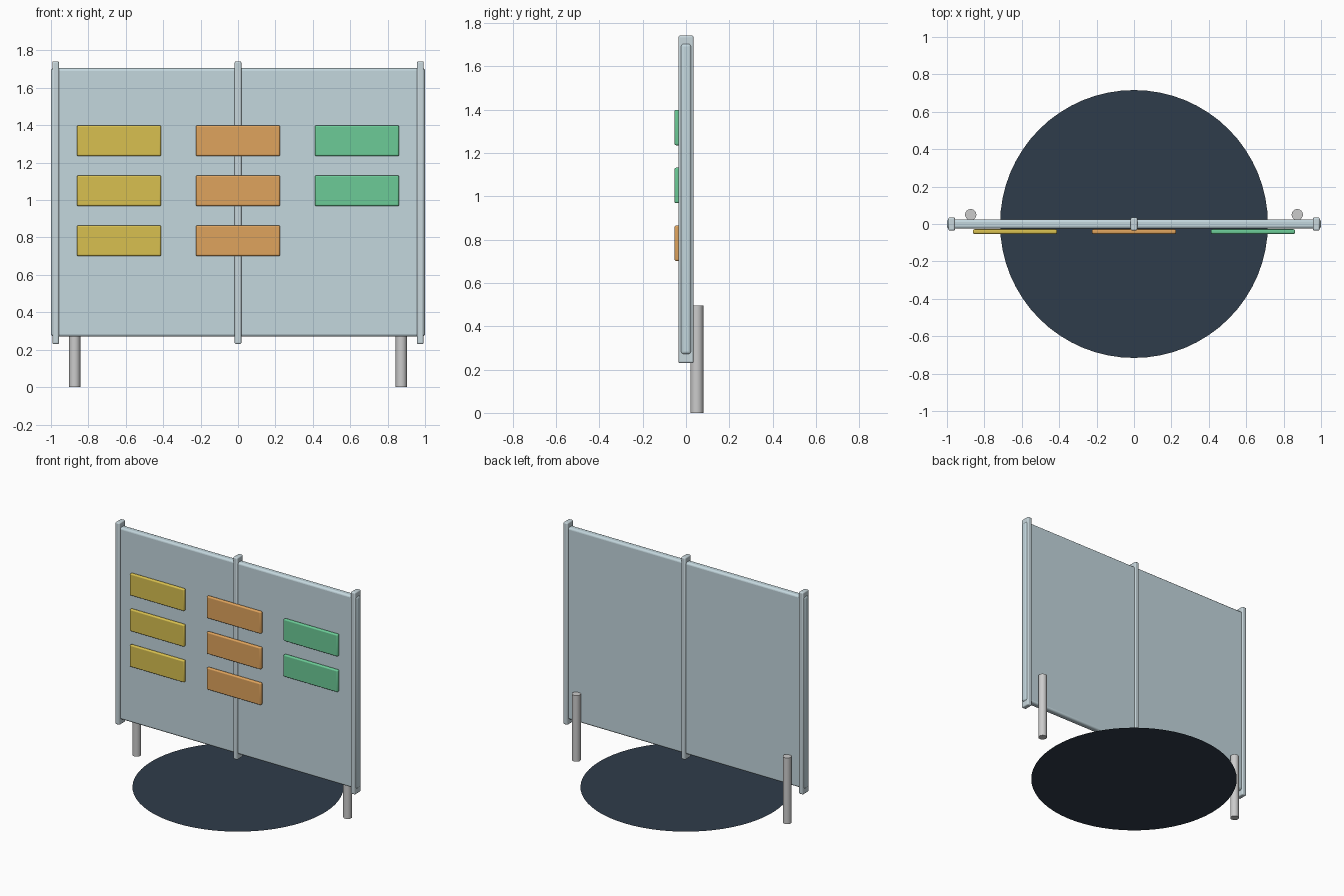
import bpy

if "Cube" in bpy.data.objects:
    bpy.data.objects.remove(bpy.data.objects["Cube"])

def material(name, color):
    m = bpy.data.materials.new(name)
    m.diffuse_color = (*color, 1)
    m.use_nodes = True
    m.node_tree.nodes["Principled BSDF"].inputs["Base Color"].default_value = m.diffuse_color
    return m

GLASS = material("pale_blue", (0.55, 0.68, 0.73))
FRAME = material("pale_frame", (0.58, 0.68, 0.72))
FLOOR = material("dark_slate", (0.028, 0.045, 0.07))
YELLOW = material("yellow", (0.69, 0.53, 0.08))
ORANGE = material("orange", (0.74, 0.37, 0.11))
GREEN = material("green", (0.15, 0.60, 0.31))

def finish(name, mat=None):
    o = bpy.context.object
    o.name = name
    if mat:
        o.data.materials.append(mat)
    return o

def rounded_box(name, lo, hi, bevel, mat):
    centre = [(a + b) / 2 for a, b in zip(lo, hi)]
    bpy.ops.mesh.primitive_cube_add(size=1, location=centre)
    o = finish(name, mat)
    o.scale = [b - a for a, b in zip(lo, hi)]
    bpy.ops.object.transform_apply(location=False, rotation=False, scale=True)
    mod = o.modifiers.new("rounded_edges", 'BEVEL')
    mod.width = bevel
    mod.segments = 3
    bpy.ops.object.shade_smooth_by_angle()
    return o

# Main board panel
rounded_box("board_panel", (-1, -0.025, 0.27), (1, 0.025, 1.705), 0.014, GLASS)

# Vertical frame bars at both ends and the middle
for x, side in ((-0.975, "left"), (0, "middle"), (0.975, "right")):
    rounded_box(f"{side}_frame_bar", (x - 0.018, -0.035, 0.23),
                (x + 0.018, 0.035, 1.742), 0.008, FRAME)

# Three columns of cards on the front
columns = ((-0.636, "yellow", YELLOW, 3), (0, "orange", ORANGE, 3), (0.636, "green", GREEN, 2))
for x, label, mat, count in columns:
    for row in range(count):
        z = 1.317 - row * 0.267
        rounded_box(f"{label}_card_{row + 1}", (x - 0.225, -0.053, z - 0.082),
                    (x + 0.225, -0.028, z + 0.082), 0.008, mat)

# Two round legs behind the board
for x, side in ((-0.873, "left"), (0.873, "right")):
    bpy.ops.mesh.primitive_cylinder_add(vertices=32, radius=0.03, depth=0.495,
                                        location=(x, 0.05, 0.2475))
    finish(f"{side}_leg")
    bpy.ops.object.shade_smooth_by_angle()

# Thin floor disc
bpy.ops.mesh.primitive_circle_add(vertices=64, radius=0.716, fill_type='NGON',
                                  location=(0, 0, 0.011))
finish("floor_disc", FLOOR)
